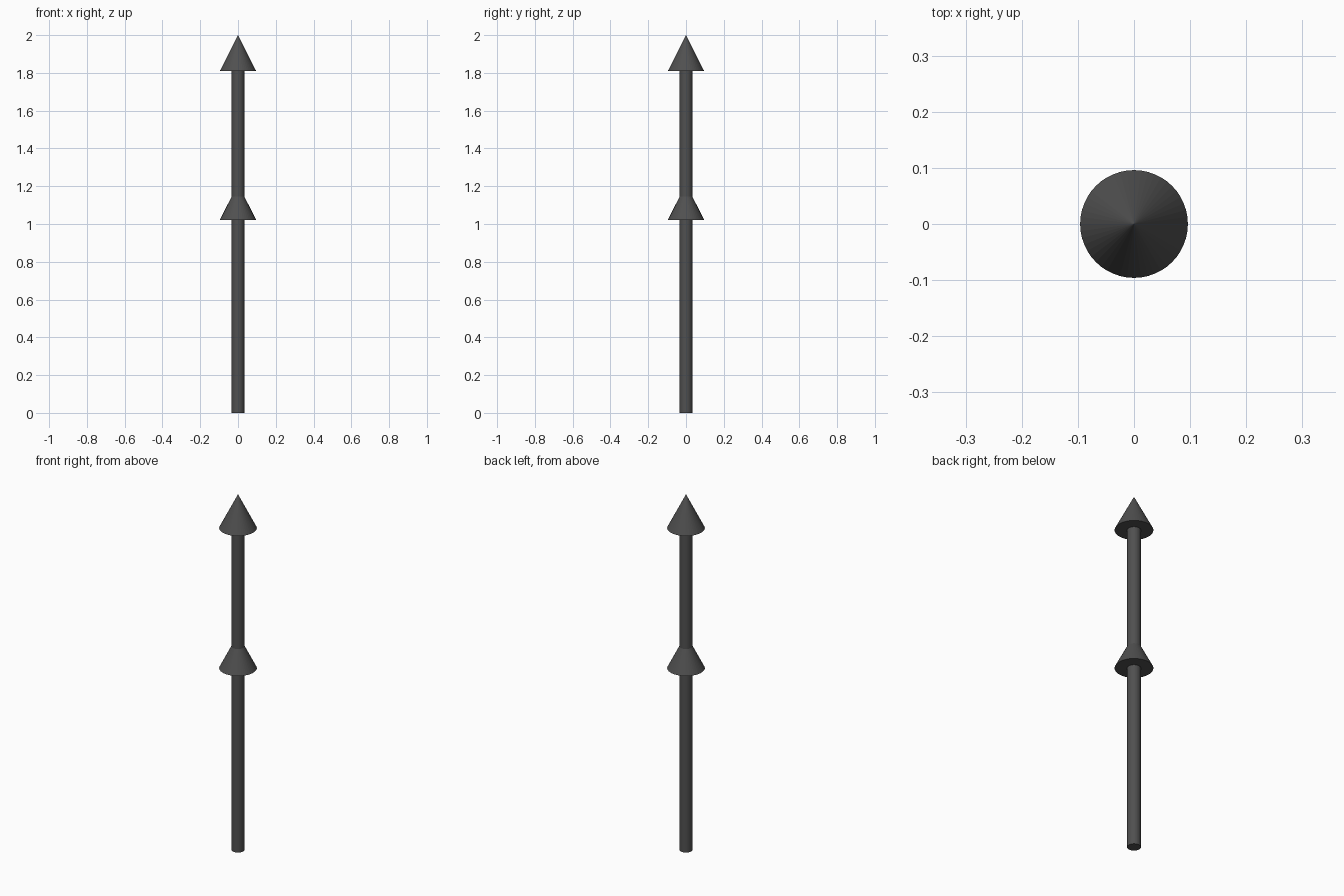
import bpy

if "Cube" in bpy.data.objects:
    bpy.data.objects.remove(bpy.data.objects["Cube"])

SIDES = 48
SHAFT_R, HEAD_R, HEAD_H = 0.034, 0.096, 0.19

dark = bpy.data.materials.new("dark_grey")
dark.diffuse_color = (0.08, 0.08, 0.08, 1)
dark.use_nodes = True
dark.node_tree.nodes["Principled BSDF"].inputs["Base Color"].default_value = dark.diffuse_color


def finish(name):
    ob = bpy.context.object
    ob.name = name
    ob.data.materials.append(dark)


def arrow_head(name, base_z):
    bpy.ops.mesh.primitive_cone_add(vertices=SIDES, radius1=HEAD_R, radius2=0, depth=HEAD_H,
                                    location=(0, 0, base_z + HEAD_H / 2))
    finish(name)


# Straight round shaft, ending inside the top head
SHAFT_H = 1.82
bpy.ops.mesh.primitive_cylinder_add(vertices=SIDES, radius=SHAFT_R, depth=SHAFT_H,
                                    location=(0, 0, SHAFT_H / 2))
finish("shaft")

# Two identical cone heads: one halfway up, one at the tip
arrow_head("middle_head", 1.022)
arrow_head("top_head", 1.81)
